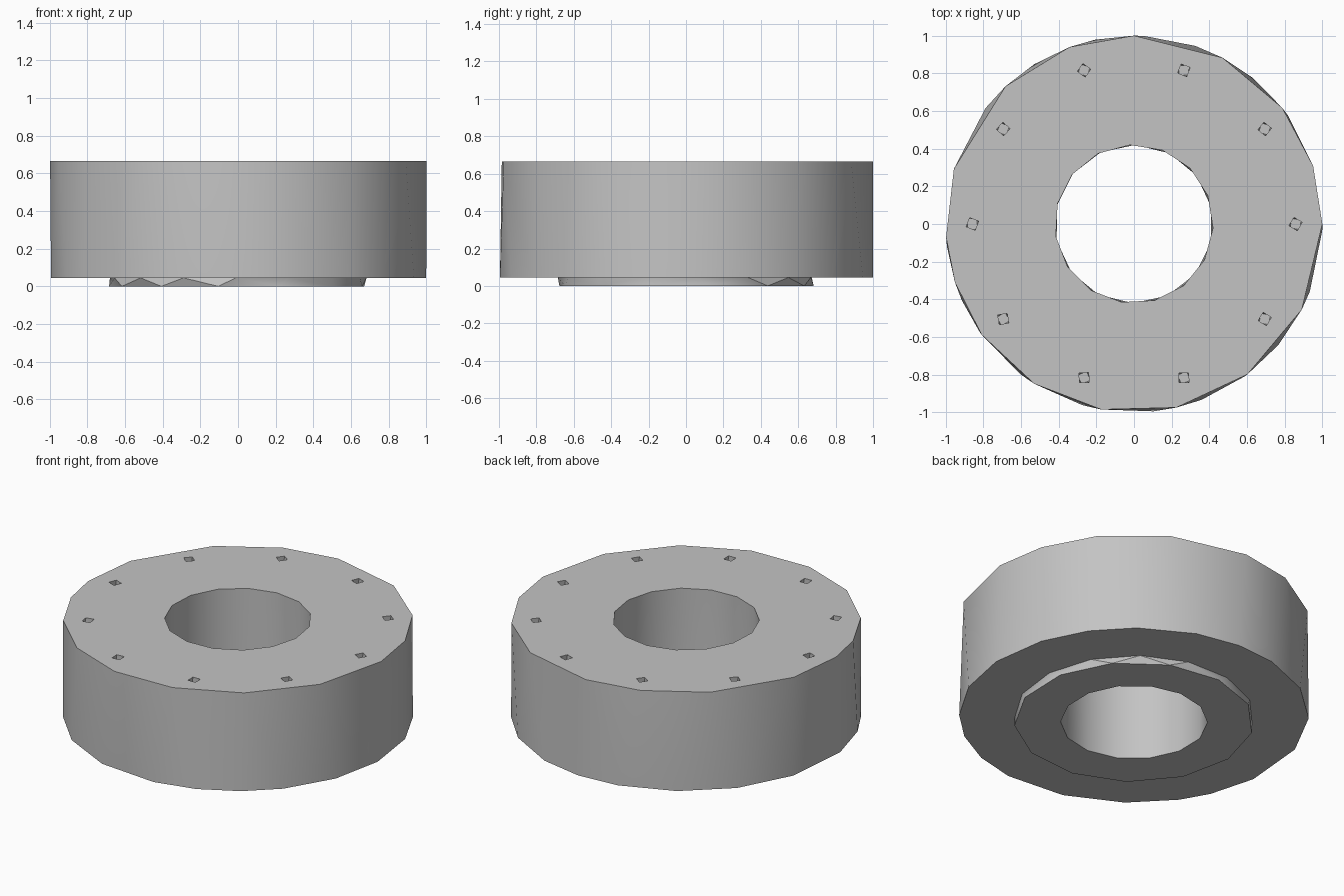
import bpy
import bmesh
import math
import random

random.seed(4)
cube = bpy.data.objects.get("Cube")
if cube:
    bpy.data.objects.remove(cube)

TOP, STEP, HOLE_FLOOR = 0.665, 0.045, 0.56
RIM_R, BOSS_R, BORE_R = 1.0, 0.685, 0.42

# Uneven corner angles of the rim, in degrees
RIM_TOP = [0, 18, 38, 62, 90, 110, 133, 163, 184, 198, 216, 238, 260, 283, 307, 333]
RIM_LOW = [18, 35, 51, 71, 87, 102, 122, 142, 163, 187, 204, 215, 233, 254, 276,
           291, 306, 320, 339, 358]


def even(sides, phase=0):
    return [phase + 360 * i / sides for i in range(sides)]


bm = bmesh.new()


def ring(angles, radius, z, cx=0, cy=0):
    """Closed loop of vertices and edges at the given angles."""
    angles = sorted(math.radians(a) for a in angles)
    verts = [bm.verts.new((cx + radius * math.cos(a), cy + radius * math.sin(a), z))
             for a in angles]
    edges = [bm.edges.new((v, verts[i - 1])) for i, v in enumerate(verts)]
    return verts, edges, angles


def wall(upper, lower):
    """Join two loops with triangles, always advancing the lagging one."""
    (va, _, aa), (vb, _, ab) = upper, lower
    na, nb, i, j = len(va), len(vb), 0, 0
    full = 2 * math.pi
    while i < na or j < nb:
        next_a = aa[(i + 1) % na] + full * ((i + 1) // na)
        next_b = ab[(j + 1) % nb] + full * ((j + 1) // nb)
        a, b = va[i % na], vb[j % nb]
        if j >= nb or (i < na and next_a <= next_b):
            bm.faces.new((a, b, va[(i + 1) % na]))
            i += 1
        else:
            bm.faces.new((a, b, vb[(j + 1) % nb]))
            j += 1


def flat(*rings):
    """Fill the plane between an outer loop and its holes."""
    edges = [e for r in rings for e in r[1]]
    bmesh.ops.triangle_fill(bm, use_beauty=True, use_dissolve=False, edges=edges)


# Rim, boss and bore loops
rim_top = ring(RIM_TOP, RIM_R, TOP)
rim_low = ring(RIM_LOW, RIM_R, STEP)
boss_top = ring(even(15, 5), BOSS_R, STEP)
boss_low = ring(even(13, 12), BOSS_R, 0)
bore_top = ring(even(15, 21), BORE_R, TOP)
bore_low = ring(even(14, 12), BORE_R, 0)
wall(rim_top, rim_low)
wall(boss_top, boss_low)
wall(bore_top, bore_low)

# Ten blind bolt holes around the top face
holes = []
for k in range(10):
    a = math.radians(36 * k)
    x, y = 0.858 * math.cos(a), 0.858 * math.sin(a)
    turn = random.uniform(0, 60)
    mouth = ring(even(4, turn), 0.036, TOP, x, y)
    base = ring(even(4, turn + 20), 0.036, HOLE_FLOOR, x, y)
    wall(mouth, base)
    bm.faces.new(base[0])
    holes.append(mouth)

# Flat faces: top, underside step and boss face
flat(rim_top, bore_top, *holes)
flat(rim_low, boss_top)
flat(boss_low, bore_low)
bmesh.ops.recalc_face_normals(bm, faces=bm.faces)

mesh = bpy.data.meshes.new("flanged_ring")
bm.to_mesh(mesh)
bm.free()
body = bpy.data.objects.new("flanged_ring", mesh)
bpy.context.collection.objects.link(body)

# Plain grey finish
grey = bpy.data.materials.new("plain_grey")
grey.use_nodes = True
colour = (0.55, 0.55, 0.55, 1)
grey.diffuse_color = colour
grey.node_tree.nodes["Principled BSDF"].inputs["Base Color"].default_value = colour
mesh.materials.append(grey)

bpy.ops.object.select_all(action="DESELECT")
body.select_set(True)
bpy.context.view_layer.objects.active = body
bpy.ops.object.shade_smooth_by_angle(angle=math.radians(40))
